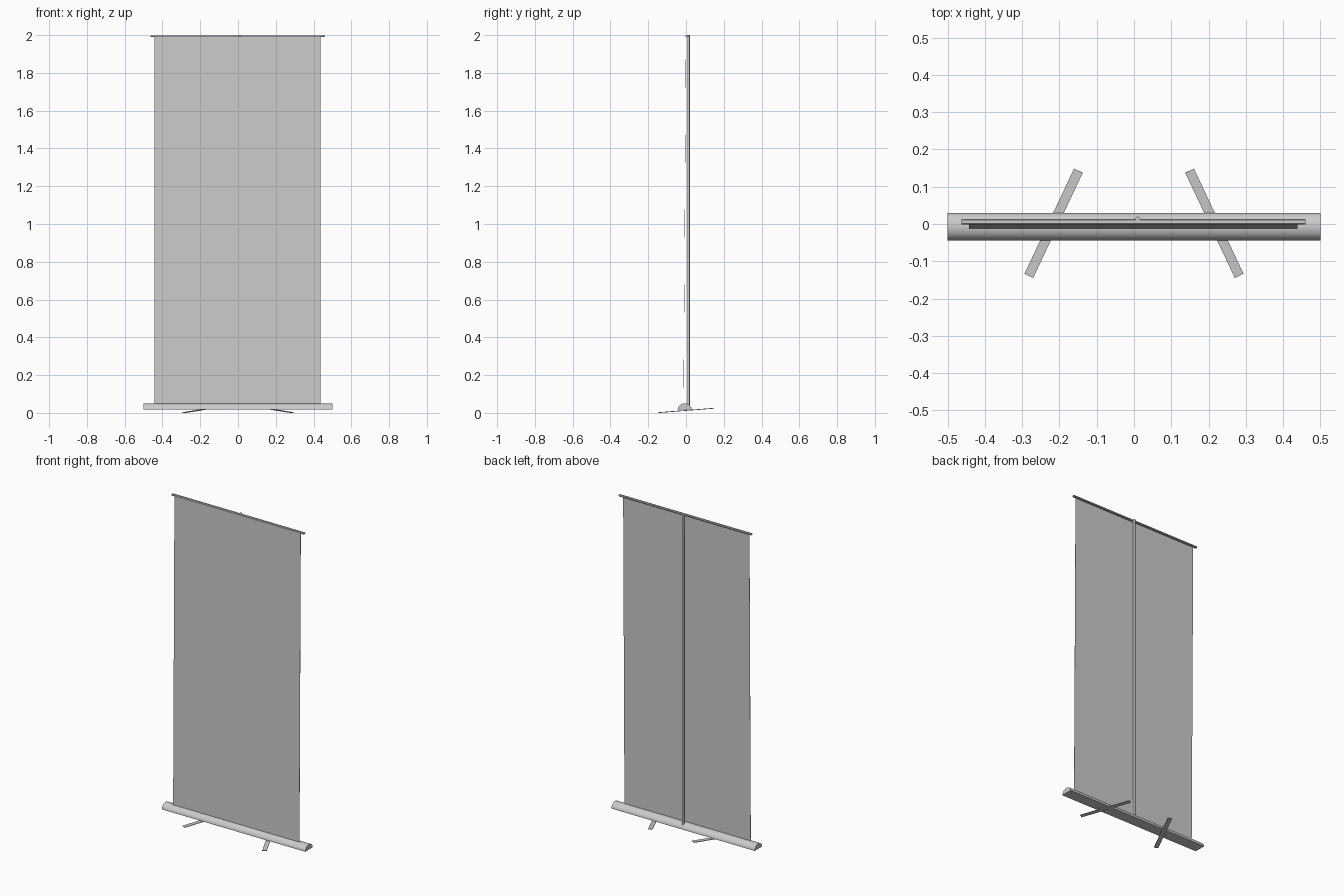
import bpy, bmesh, math
from mathutils import Vector

if "Cube" in bpy.data.objects:
    bpy.data.objects.remove(bpy.data.objects["Cube"])


def extrude_x(name, profile, x0, x1, smooth=False):
    """Closed (y, z) profile swept along x."""
    bm = bmesh.new()
    face = bm.faces.new([bm.verts.new((x0, y, z)) for y, z in profile])
    new = bmesh.ops.extrude_face_region(bm, geom=[face])["geom"]
    bmesh.ops.translate(bm, vec=(x1 - x0, 0, 0),
                        verts=[v for v in new if isinstance(v, bmesh.types.BMVert)])
    bmesh.ops.recalc_face_normals(bm, faces=bm.faces)
    me = bpy.data.meshes.new(name)
    bm.to_mesh(me)
    bm.free()
    ob = bpy.data.objects.new(name, me)
    bpy.context.collection.objects.link(ob)
    if smooth:
        shade(ob)
    return ob


def shade(ob):
    bpy.ops.object.select_all(action='DESELECT')
    ob.select_set(True)
    bpy.context.view_layer.objects.active = ob
    bpy.ops.object.shade_smooth_by_angle(angle=math.radians(35))


def strip(name, start, end, width, thick):
    """Flat bar between two points."""
    a, b = Vector(start), Vector(end)
    along = (b - a).normalized()
    side = along.cross(Vector((0, 0, 1))).normalized() * width / 2
    up = side.cross(along).normalized() * thick / 2
    bm = bmesh.new()
    for p in (a, b):
        for s in (-1, 1):
            for u in (-1, 1):
                bm.verts.new(p + side * s + up * u)
    bmesh.ops.convex_hull(bm, input=bm.verts)
    me = bpy.data.meshes.new(name)
    bm.to_mesh(me)
    bm.free()
    ob = bpy.data.objects.new(name, me)
    bpy.context.collection.objects.link(ob)


# Half-round housing with flat underside
dome = [(-0.007 + 0.037 * math.cos(math.pi * i / 20),
         0.017 + 0.033 * math.sin(math.pi * i / 20)) for i in range(21)]
extrude_x("base_housing", dome, -0.5, 0.5, smooth=True)

# Thin leaning banner sheet
extrude_x("banner_sheet", [(-0.0135, 0.045), (-0.0125, 0.045),
                           (0.0005, 1.995), (-0.0005, 1.995)], -0.443, 0.438)

# Top clamp rail with a rounded front and back edge
extrude_x("top_rail", [(-0.001, 1.989), (0.011, 1.989), (0.014, 1.992),
                       (0.014, 1.996), (0.011, 1.999), (0.001, 1.999),
                       (-0.002, 1.996), (-0.002, 1.992)], -0.462, 0.46)

# Support pole behind the sheet
bpy.ops.mesh.primitive_cylinder_add(vertices=24, radius=0.0065, depth=1.965,
                                    location=(0.01, 0.0135, 1.0175))
pole = bpy.context.object
pole.name = "support_pole"
shade(pole)

# Swing-out feet, splayed towards the front
for side, label in ((-1, "left"), (1, "right")):
    strip("foot_" + label, (side * 0.282, -0.139, 0.002),
          (side * 0.149, 0.143, 0.024), 0.026, 0.003)
